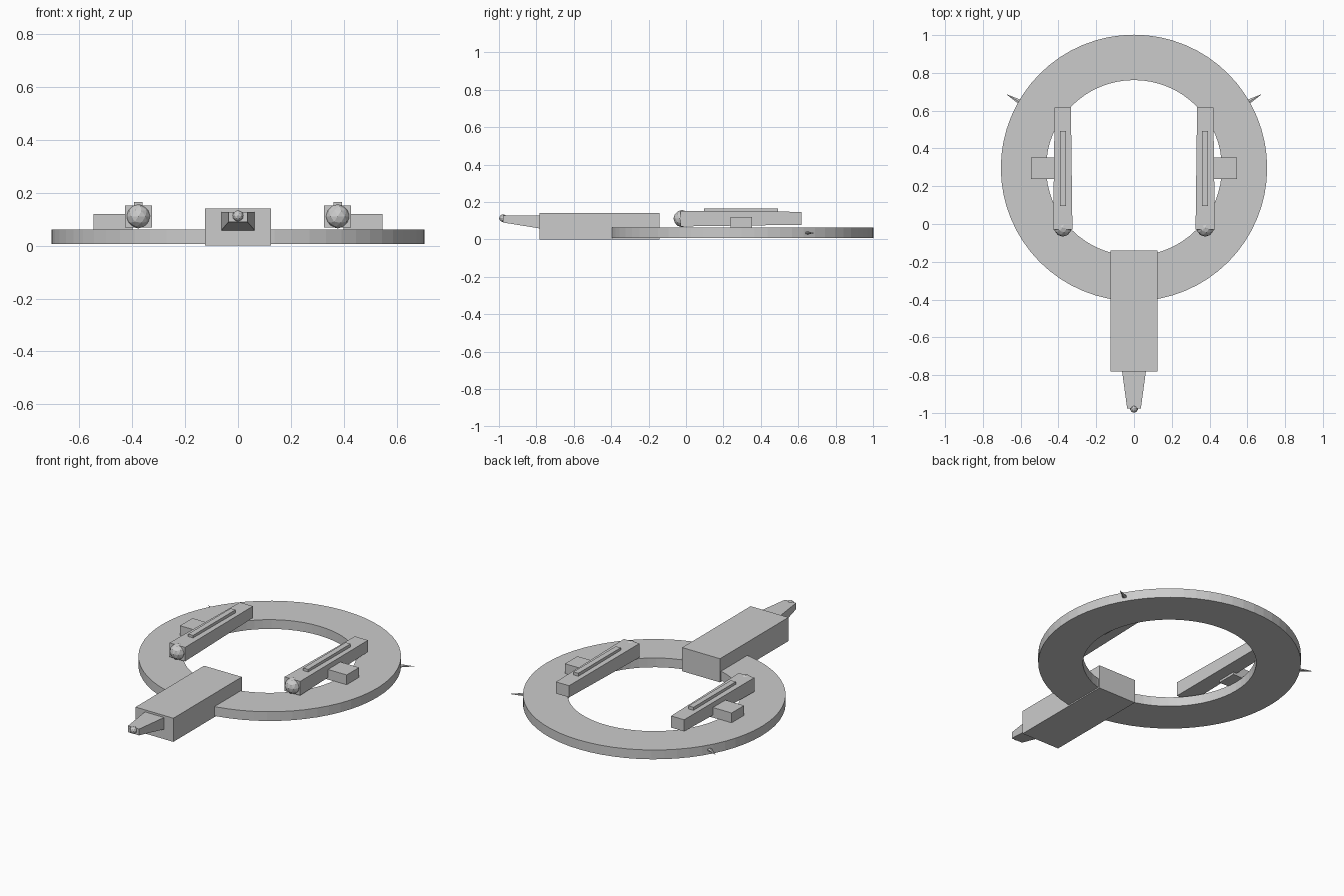
import bpy, bmesh, math
from mathutils import Matrix, Vector

if "Cube" in bpy.data.objects:
    bpy.data.objects.remove(bpy.data.objects["Cube"])


def finish(name, bm):
    bmesh.ops.recalc_face_normals(bm, faces=bm.faces[:])
    me = bpy.data.meshes.new(name)
    bm.to_mesh(me)
    bm.free()
    ob = bpy.data.objects.new(name, me)
    bpy.context.collection.objects.link(ob)
    return ob


def taper_box(name, front, back):
    """Box lofted along y between two (y, x0, x1, z0, z1) rectangles."""
    bm = bmesh.new()
    ends = []
    for y, x0, x1, z0, z1 in (front, back):
        ends.append([bm.verts.new(p) for p in
                     ((x0, y, z0), (x1, y, z0), (x1, y, z1), (x0, y, z1))])
    a, b = ends
    bm.faces.new(a)
    bm.faces.new(b[::-1])
    for i in range(4):
        j = (i + 1) % 4
        bm.faces.new((a[i], b[i], b[j], a[j]))
    return finish(name, bm)


def box(name, x0, x1, y0, y1, z0, z1):
    return taper_box(name, (y0, x0, x1, z0, z1), (y1, x0, x1, z0, z1))


def ball(name, center, r):
    bm = bmesh.new()
    bmesh.ops.create_icosphere(bm, subdivisions=2, radius=r,
                               matrix=Matrix.Translation(center))
    return finish(name, bm)


def ring(name, cy, r_in, r_out, z0, z1, n=64):
    bm = bmesh.new()
    profile = ((r_in, z0), (r_out, z0), (r_out, z1), (r_in, z1))
    loops = []
    for i in range(n):
        a = 2 * math.pi * i / n
        loops.append([bm.verts.new((r * math.cos(a), cy + r * math.sin(a), z))
                      for r, z in profile])
    for i in range(n):
        p, q = loops[i], loops[(i + 1) % n]
        for k in range(4):
            m = (k + 1) % 4
            bm.faces.new((p[k], q[k], q[m], p[m]))
    return finish(name, bm)


def spike(name, cy, angle, r0, r1, z):
    d = Vector((math.cos(angle), math.sin(angle), 0))
    mat = (Matrix.Translation(Vector((0, cy, z)) + d * (r0 + r1) / 2)
           @ d.to_track_quat('Z', 'Y').to_matrix().to_4x4())
    bm = bmesh.new()
    bmesh.ops.create_cone(bm, cap_ends=True, segments=6, radius1=0.015,
                          radius2=0, depth=r1 - r0, matrix=mat)
    for v in bm.verts:
        v.co.z = z + (v.co.z - z) * 0.6
    return finish(name, bm)


CY = 0.297

# Main ring hull
ring("ring_hull", CY, 0.465, 0.705, 0.007, 0.062)

# Front arm with tapered nose and tip
box("front_arm", -0.124, 0.124, -0.782, -0.141, 0.0, 0.14)
taper_box("nose", (-0.978, -0.036, 0.036, 0.09, 0.127),
          (-0.78, -0.063, 0.063, 0.058, 0.128))
ball("nose_tip", (0, -0.978, 0.113), 0.021)

# Side pods, mirrored left and right
for s, side in ((1, "right"), (-1, "left")):
    c = 0.377 * s
    taper_box("pod_" + side, (-0.03, c - 0.051, c + 0.051, 0.069, 0.152),
              (0.617, c - 0.043, c + 0.043, 0.078, 0.147))
    ball("pod_cap_" + side, (c, -0.021, 0.111), 0.046)
    box("pod_strip_" + side, c - 0.016, c + 0.016, 0.095, 0.492, 0.14, 0.166)
    xs = sorted((0.40 * s, 0.546 * s))
    box("strut_" + side, xs[0], xs[1], 0.237, 0.353, 0.06, 0.12)
    ang = math.radians(30) if s > 0 else math.radians(150)
    spike("spike_" + side, CY, ang, 0.695, 0.782, 0.034)
